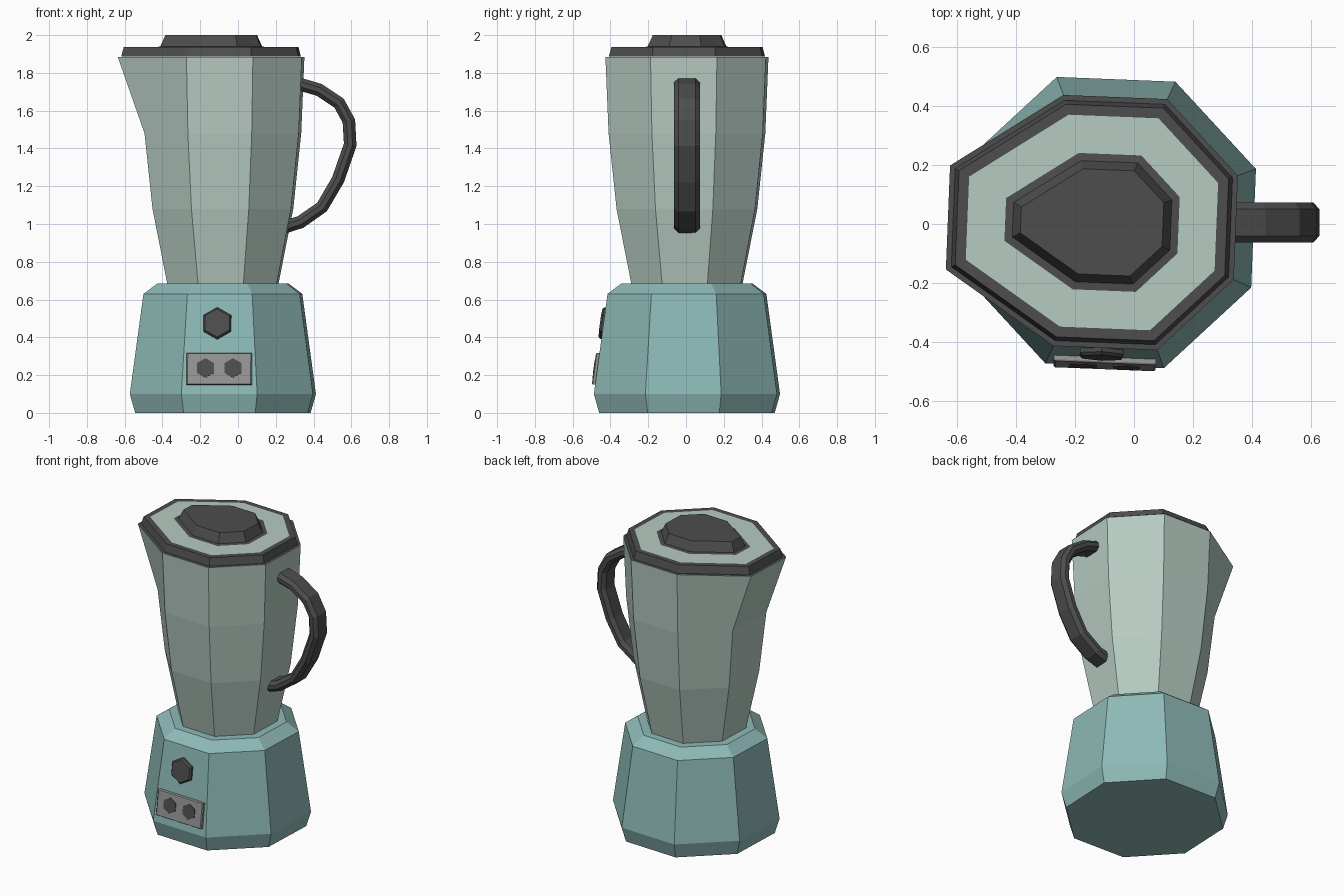
import bpy, bmesh, math
from mathutils import Vector, Matrix

if "Cube" in bpy.data.objects:
    bpy.data.objects.remove(bpy.data.objects["Cube"])

CX, CY = -0.08, 0.005          # shared axis of base and jug
TWIST = math.radians(-2.3)     # whole body is turned slightly


def material(name, rgb):
    m = bpy.data.materials.new(name)
    m.diffuse_color = (*rgb, 1)
    m.use_nodes = True
    m.node_tree.nodes["Principled BSDF"].inputs["Base Color"].default_value = m.diffuse_color
    return m


TEAL = material("teal", (0.27, 0.49, 0.47))
GLASS = material("glass", (0.47, 0.60, 0.54))
DARK = material("dark", (0.075, 0.075, 0.075))
GREY = material("grey", (0.30, 0.30, 0.30))


def finish(bm, name, *mats):
    if name != "lid":
        bmesh.ops.recalc_face_normals(bm, faces=bm.faces[:])
    me = bpy.data.meshes.new(name)
    bm.to_mesh(me)
    bm.free()
    for m in mats:
        me.materials.append(m)
    ob = bpy.data.objects.new(name, me)
    bpy.context.collection.objects.link(ob)
    return ob


def octagon(r, z, spout=0.0):
    pts = []
    for i in range(8):
        a = TWIST + math.radians(22.5 + 45 * i)
        x = CX + r * math.cos(a)
        if i in (3, 4):        # the two left corners form the spout
            x -= spout
        pts.append(Vector((x, CY + r * math.sin(a), z)))
    return pts


def loft(rings, name, mat):
    bm = bmesh.new()
    vs = [[bm.verts.new(p) for p in ring] for ring in rings]
    n = len(vs[0])
    for a, b in zip(vs, vs[1:]):
        for i in range(n):
            j = (i + 1) % n
            bm.faces.new((a[i], a[j], b[j], b[i]))
    bm.faces.new(vs[0][::-1])
    bm.faces.new(vs[-1])
    return finish(bm, name, mat)


# Motor base and jug
loft([octagon(r, z) for r, z in ((0.495, 0), (0.525, 0.1), (0.448, 0.63), (0.37, 0.685))],
     "motor_base", TEAL)
loft([octagon(r, z, s) for r, z, s in
      ((0.313, 0.68, 0), (0.397, 1.08, 0), (0.442, 1.48, 0), (0.46, 1.885, 0.125))],
     "jug", GLASS)

# Lid: successive insets of the rim outline (thickness, height, material)
bm = bmesh.new()
top = bm.faces.new([bm.verts.new(p) for p in octagon(0.46, 1.886, 0.125)])
for thick, z, mi in ((0.018, 1.886, 0), (0.013, 1.937, 0), (0.035, 1.937, 0),
                     (0.128, 1.937, 1), (0.026, 1.939, 0), (0.027, 2.0, 0)):
    bm.normal_update()
    new = bmesh.ops.inset_individual(bm, faces=[top], thickness=thick,
                                     use_even_offset=True)["faces"]
    for f in new:
        if f is not top:
            f.material_index = mi
    for v in top.verts:
        v.co.z = z
finish(bm, "lid", DARK, GLASS)

# Handle: flattened octagon section swept along a curve in the xz plane
path = [Vector((x, 0.005, z)) for x, z in
        ((0.28, 1.742), (0.335, 1.738), (0.43, 1.71), (0.535, 1.64), (0.587, 1.545),
         (0.594, 1.42), (0.53, 1.235), (0.445, 1.09), (0.33, 1.01), (0.25, 0.985))]
section = [(0.068, 0.013), (0.045, 0.034), (-0.045, 0.034), (-0.068, 0.013),
           (-0.068, -0.013), (-0.045, -0.034), (0.045, -0.034), (0.068, -0.013)]
side = Vector((0, 1, 0))
rings = []
for i, p in enumerate(path):
    t = (path[min(i + 1, len(path) - 1)] - path[max(i - 1, 0)]).normalized()
    out = t.cross(side)
    rings.append([p + side * w + out * h for w, h in section])
loft(rings, "handle", DARK)


# Controls on the sloped front facet
def facet_frame(z, dx=0.0):
    r = 0.525 + (0.448 - 0.525) * (z - 0.1) / 0.53
    a = math.radians(-90) + TWIST
    out = Vector((math.cos(a), math.sin(a), 0))
    u = Vector((-out.y, out.x, 0))
    c = math.cos(math.radians(22.5))
    v = (Vector((0, 0, 0.53)) - out * 0.077 * c).normalized()
    n = u.cross(v)
    o = Vector((CX, CY, z)) + out * r * c + u * dx
    m = Matrix((u, v, n)).transposed().to_4x4()
    m.translation = o
    return m


def plate(name, outline, z, dx, depths, mat):
    m = facet_frame(z, dx)
    loft([[m @ Vector((x * s, y * s, d)) for x, y in outline] for s, d in depths], name, mat)


hexagon = [(math.sin(math.radians(60 * i)), math.cos(math.radians(60 * i))) for i in range(6)]
rect = [(-0.173, -0.084), (0.173, -0.084), (0.173, 0.084), (-0.173, 0.084)]
plate("button_panel", rect, 0.232, 0, ((1, -0.01), (1, 0.014), (0.965, 0.019)), GREY)
for side_name, dx in (("left", -0.073), ("right", 0.073)):
    plate(side_name + "_button", hexagon, 0.235, dx, ((0.052, 0.005), (0.052, 0.023)), DARK)
plate("speed_knob", hexagon, 0.473, -0.012, ((0.085, -0.01), (0.085, 0.014), (0.075, 0.024)), DARK)
